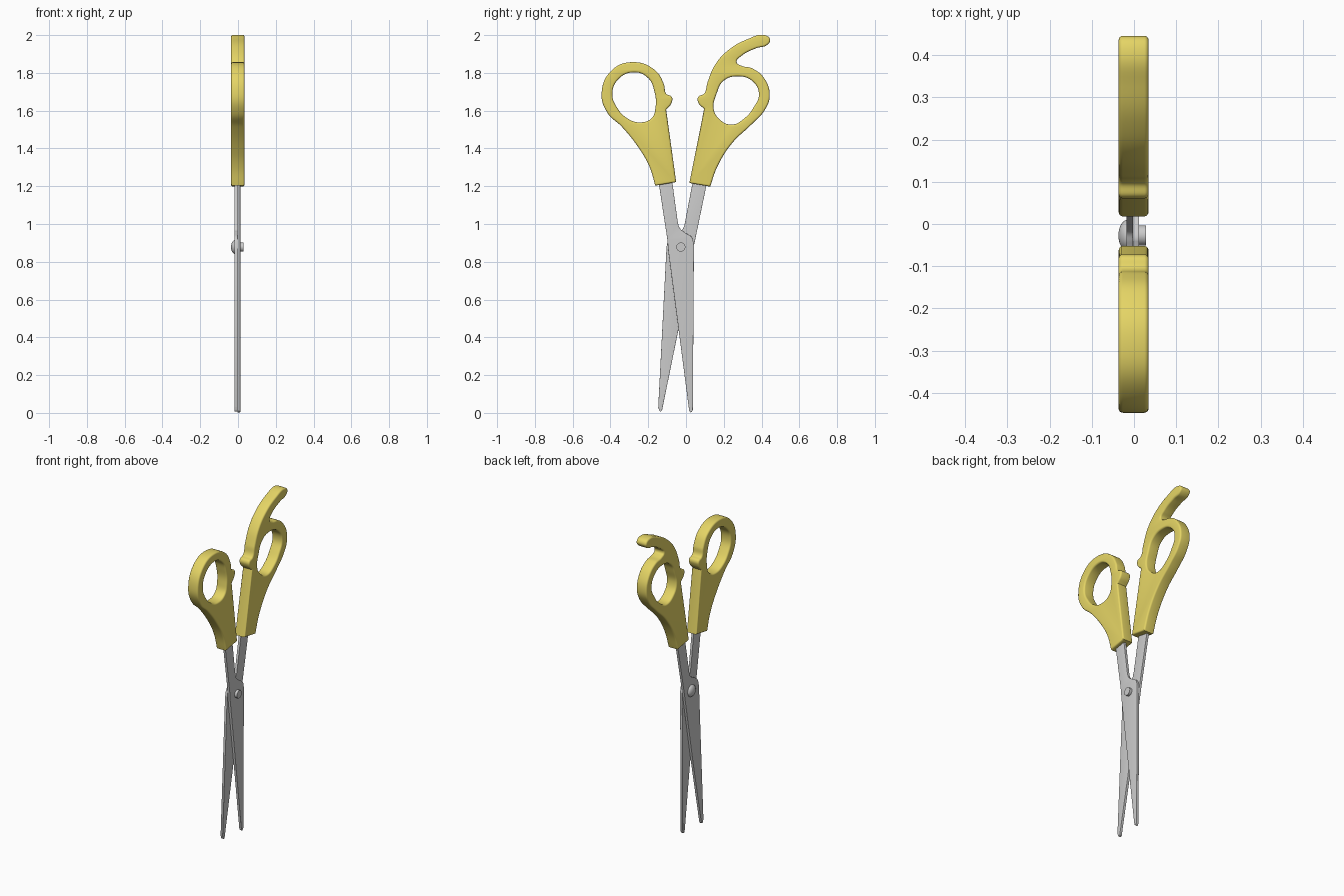
import bpy, bmesh
from math import radians

if "Cube" in bpy.data.objects:
    bpy.data.objects.remove(bpy.data.objects["Cube"])

HALF_PI = radians(90)
S = 1  # flag: sharp corner in an outline


def material(name, rgb):
    m = bpy.data.materials.new(name)
    m.diffuse_color = (*rgb, 1)
    m.use_nodes = True
    m.node_tree.nodes["Principled BSDF"].inputs["Base Color"].default_value = m.diffuse_color
    return m


def plate(name, outlines, x, thickness, bevel, mat=None):
    """Closed (y, z[, sharp]) outlines filled and extruded along x."""
    cu = bpy.data.curves.new(name, 'CURVE')
    cu.dimensions = '2D'
    cu.fill_mode = 'BOTH'
    cu.resolution_u = 8
    cu.extrude = thickness / 2 - bevel
    cu.bevel_depth = bevel
    cu.bevel_resolution = 3
    cu.offset = -bevel
    for pts in outlines:
        sp = cu.splines.new('BEZIER')
        sp.bezier_points.add(len(pts) - 1)
        sp.use_cyclic_u = True
        for bp, p in zip(sp.bezier_points, pts):
            bp.co = (p[0], p[1], 0)
            kind = 'VECTOR' if len(p) > 2 else 'AUTO'
            bp.handle_left_type = bp.handle_right_type = kind
    ob = bpy.data.objects.new(name, cu)
    bpy.context.collection.objects.link(ob)
    ob.rotation_euler = (HALF_PI, 0, HALF_PI)
    ob.location.x = x
    bpy.ops.object.select_all(action='DESELECT')
    bpy.context.view_layer.objects.active = ob
    ob.select_set(True)
    bpy.ops.object.convert(target='MESH')
    ob = bpy.context.object
    bm = bmesh.new()
    bm.from_mesh(ob.data)
    bmesh.ops.remove_doubles(bm, verts=bm.verts, dist=0.0001)
    bmesh.ops.recalc_face_normals(bm, faces=bm.faces)
    bm.to_mesh(ob.data)
    bm.free()
    bpy.ops.object.shade_smooth_by_angle(angle=radians(35))
    if mat:
        ob.data.materials.clear()
        ob.data.materials.append(mat)
    return ob


yellow = material("yellow_plastic", (0.78, 0.66, 0.13))

# Thumb handle: outer outline and finger hole
thumb_outer = [
    (-0.163, 1.203, S), (-0.052, 1.222, S), (-0.105, 1.605, S),
    (-0.077, 1.64), (-0.075, 1.672), (-0.105, 1.69), (-0.117, 1.74),
    (-0.165, 1.815), (-0.283, 1.857), (-0.394, 1.813), (-0.447, 1.69),
    (-0.415, 1.587), (-0.34, 1.515), (-0.245, 1.395), (-0.192, 1.30)]
thumb_hole = [
    (-0.278, 1.803), (-0.362, 1.762), (-0.39, 1.685), (-0.363, 1.613),
    (-0.315, 1.562), (-0.246, 1.538), (-0.182, 1.56), (-0.161, 1.62),
    (-0.167, 1.70), (-0.200, 1.772)]
plate("thumb_handle", [thumb_outer, thumb_hole], -0.001, 0.071, 0.01, yellow)

# Finger handle with the curved rest arm
finger_outer = [
    (0.018, 1.217, S), (0.128, 1.198, S), (0.167, 1.306), (0.246, 1.43),
    (0.347, 1.527), (0.415, 1.60), (0.443, 1.677), (0.415, 1.77),
    (0.350, 1.824), (0.292, 1.838), (0.268, 1.857), (0.294, 1.890),
    (0.370, 1.930), (0.432, 1.950), (0.445, 1.978), (0.415, 2.0),
    (0.325, 1.978), (0.23, 1.925), (0.156, 1.846), (0.114, 1.75),
    (0.096, 1.690), (0.064, 1.672), (0.066, 1.64), (0.096, 1.61, S)]
finger_hole = [
    (0.272, 1.782), (0.352, 1.756), (0.386, 1.687), (0.357, 1.616),
    (0.31, 1.56), (0.24, 1.526), (0.172, 1.56), (0.146, 1.613),
    (0.161, 1.687), (0.198, 1.757)]
plate("finger_handle", [finger_outer, finger_hole], -0.001, 0.071, 0.01, yellow)

# Two crossing blades, with tangs running into the handles
blade_near = [
    (-0.160, 1.32, S), (-0.099, 0.92, S), (-0.094, 0.86, S), (0.017, 0.01, S),
    (0.026, 0.003), (0.036, 0.015, S), (0.042, 0.89, S), (0.030, 0.93),
    (-0.006, 0.955), (-0.034, 0.98), (-0.045, 1.02, S), (-0.086, 1.32, S)]
blade_far = [
    (0.132, 1.32, S), (0.042, 0.885, S), (-0.045, 0.416, S), (-0.127, 0.013, S),
    (-0.136, 0.008), (-0.147, 0.03, S), (-0.103, 0.88, S), (-0.088, 0.925),
    (-0.045, 0.955), (-0.020, 0.97), (-0.008, 0.995, S), (0.054, 1.32, S)]
plate("blade_near", [blade_near], 0.0045, 0.015, 0.001)
plate("blade_far", [blade_far], -0.0105, 0.015, 0.001)

# Pivot rivet: domed head on one side, flat pin on the other
PIVOT = (-0.027, 0.878)
bpy.ops.mesh.primitive_uv_sphere_add(segments=32, ring_count=16, radius=1,
                                     location=(-0.015, *PIVOT))
dome = bpy.context.object
dome.name = "rivet_dome"
dome.scale = (0.022, 0.037, 0.037)
bpy.ops.object.shade_smooth()
bpy.ops.mesh.primitive_cylinder_add(vertices=32, radius=0.024, depth=0.043,
                                    location=(0.0065, *PIVOT),
                                    rotation=(0, HALF_PI, 0))
bpy.context.object.name = "rivet_pin"
bpy.ops.object.shade_smooth_by_angle(angle=radians(35))
